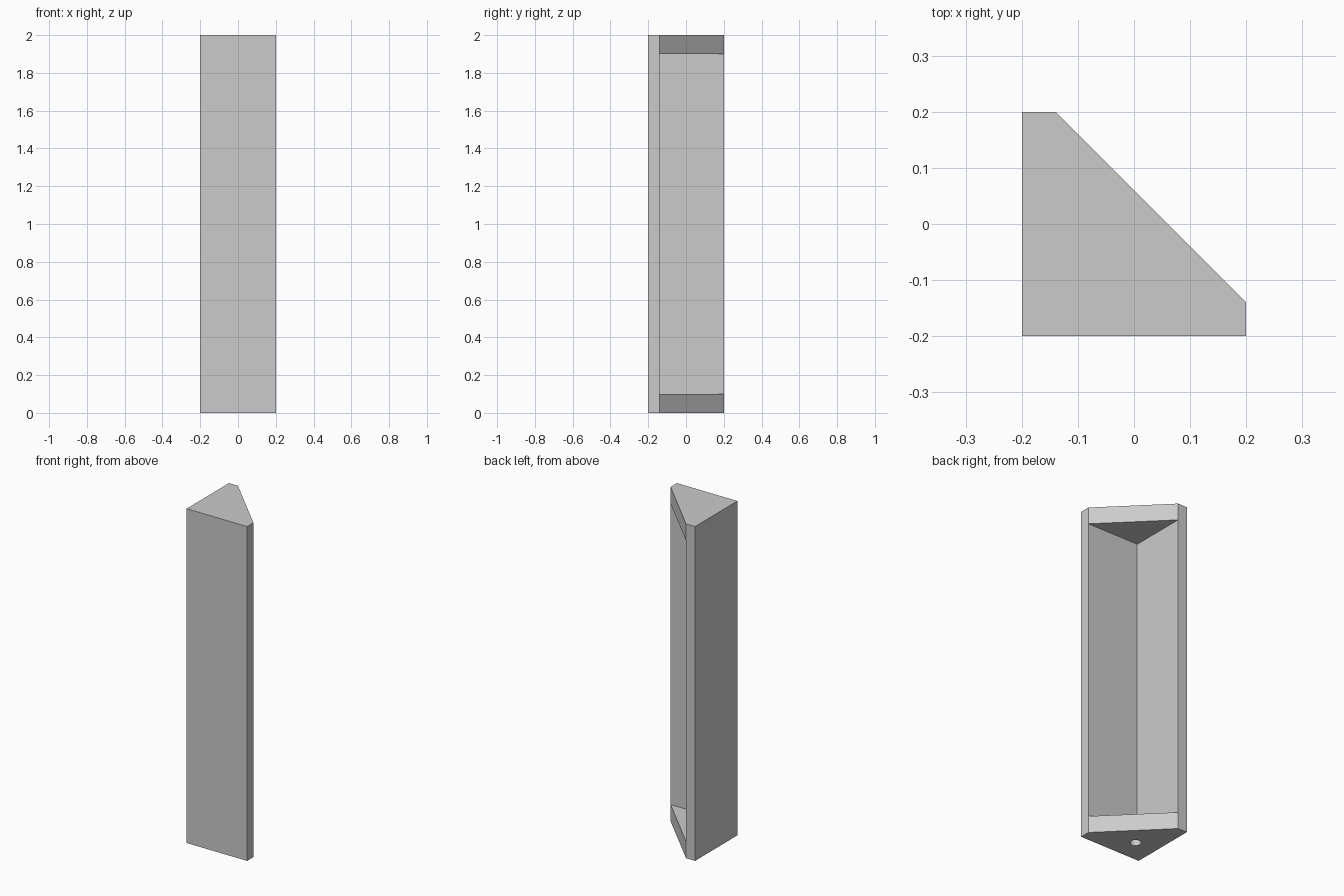
import bpy
import bmesh
from mathutils import Vector

HEIGHT, HALF, WALL, CAP = 2.0, 0.2, 0.06, 0.1
INNER = WALL - HALF          # inside surface of both walls

cube = bpy.data.objects.get("Cube")
if cube:
    bpy.data.objects.remove(cube, do_unlink=True)

# Single plain grey
grey = bpy.data.materials.new("light_grey")
grey.use_nodes = True
colour = (0.6, 0.6, 0.6, 1)
grey.diffuse_color = colour
grey.node_tree.nodes["Principled BSDF"].inputs["Base Color"].default_value = colour


def add_object(name, bm):
    bmesh.ops.recalc_face_normals(bm, faces=bm.faces)
    mesh = bpy.data.meshes.new(name)
    bm.to_mesh(mesh)
    bm.free()
    mesh.materials.append(grey)
    obj = bpy.data.objects.new(name, mesh)
    bpy.context.collection.objects.link(obj)
    return obj


# Corner prism with two short lips beside the sloped face
bm = bmesh.new()
profile = [(-HALF, -HALF), (HALF, -HALF), (HALF, INNER), (INNER, HALF), (-HALF, HALF)]
base = bm.faces.new([bm.verts.new((x, y, 0)) for x, y in profile])
new = bmesh.ops.extrude_face_region(bm, geom=[base])["geom"]
bmesh.ops.translate(bm, verts=[g for g in new if isinstance(g, bmesh.types.BMVert)],
                    vec=(0, 0, HEIGHT))
bmesh.ops.recalc_face_normals(bm, faces=bm.faces)

# Mark off the end caps on the sloped face
for z in (CAP, HEIGHT - CAP):
    sloped = [f for f in bm.faces if f.normal.x > 0.5 and f.normal.y > 0.5]
    geom = sloped + list({e for f in sloped for e in f.edges})
    geom += list({v for f in sloped for v in f.verts})
    bmesh.ops.bisect_plane(bm, geom=geom, plane_co=(0, 0, z), plane_no=(0, 0, 1))
    bm.normal_update()

# Open the middle panel and line the recess between the walls
panel = next(f for f in bm.faces if f.normal.x > 0.5 and f.normal.y > 0.5
             and abs(f.calc_center_median().z - HEIGHT / 2) < 0.01)
corners = sorted(panel.verts, key=lambda v: (v.co.z > HEIGHT / 2, v.co.x))
low_y, low_x, high_y, high_x = corners
bmesh.ops.delete(bm, geom=[panel], context="FACES_ONLY")
low = bm.verts.new(Vector((INNER, INNER, CAP)))
high = bm.verts.new(Vector((INNER, INNER, HEIGHT - CAP)))
for verts in ((low, low_x, low_y), (high, high_y, high_x),
              (low, high, high_x, low_x), (low, low_y, high_y, high)):
    bm.faces.new(verts)
bracket = add_object("corner_bracket", bm)

# Round mounting hole through the bottom cap
bm = bmesh.new()
bmesh.ops.create_cone(bm, cap_ends=True, segments=32, radius1=0.03, radius2=0.03, depth=0.3)
cutter = add_object("hole_cutter", bm)
cutter.location = (-0.063, -0.063, 0)
cutter.hide_render = True
cutter.hide_viewport = True
hole = bracket.modifiers.new("mounting_hole", "BOOLEAN")
hole.operation = "DIFFERENCE"
hole.solver = "EXACT"
hole.object = cutter
